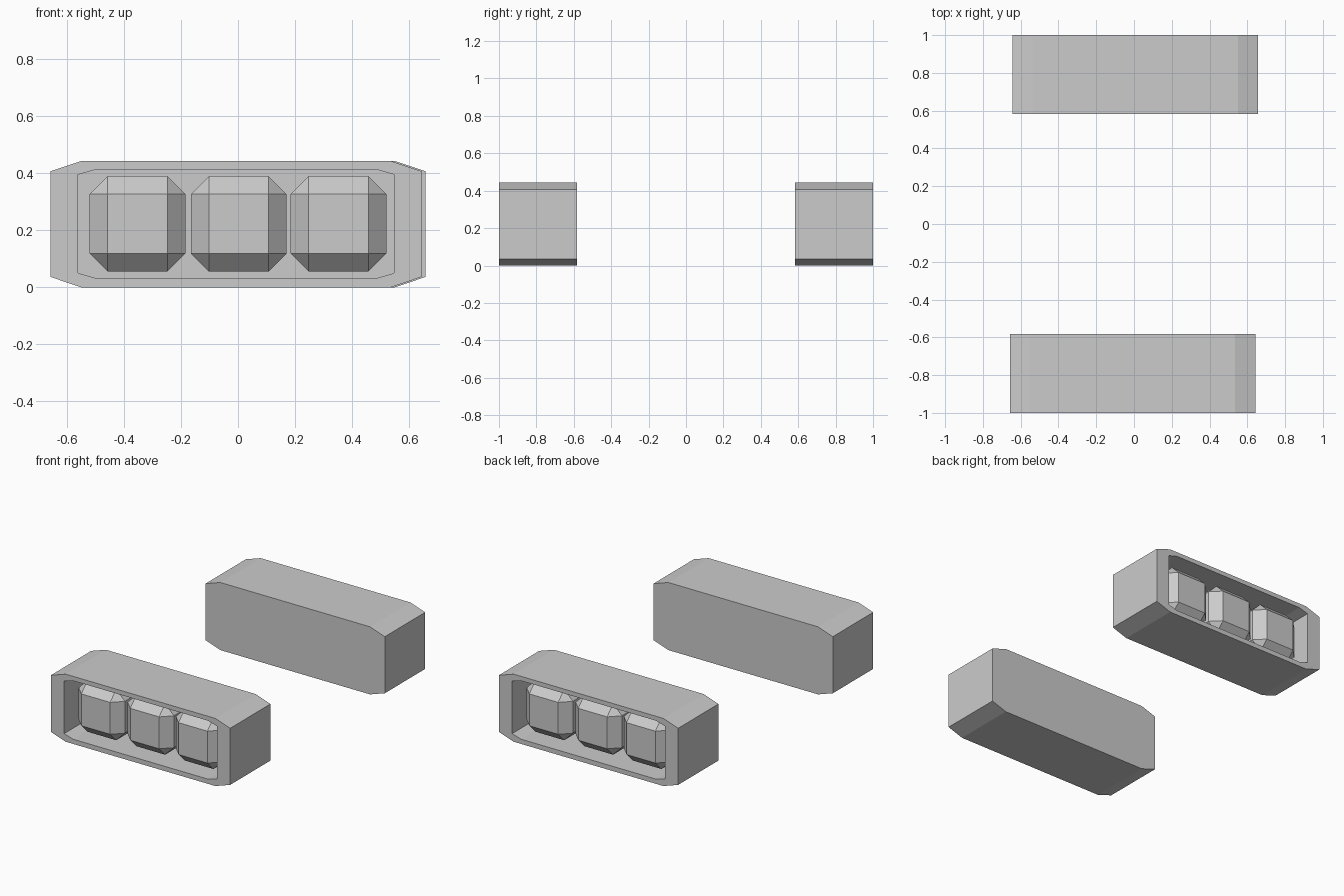
import bpy, bmesh
from math import pi
from mathutils import Matrix

if "Cube" in bpy.data.objects:
    bpy.data.objects.remove(bpy.data.objects["Cube"])

DEPTH, RECESS = 0.418, 0.37   # casing depth and pocket depth


def octagon(x0, x1, z0, z1, cx, cz):
    """Rectangle with clipped corners in the x-z plane."""
    return [(x0 + cx, z0), (x1 - cx, z0), (x1, z0 + cz), (x1, z1 - cz),
            (x1 - cx, z1), (x0 + cx, z1), (x0, z1 - cz), (x0, z0 + cz)]


def finish(bm, name, turn):
    bmesh.ops.recalc_face_normals(bm, faces=bm.faces)
    bm.transform(Matrix.Rotation(turn, 4, 'Z'))
    mesh = bpy.data.meshes.new(name)
    bm.to_mesh(mesh)
    bm.free()
    obj = bpy.data.objects.new(name, mesh)
    bpy.context.collection.objects.link(obj)


def casing(name, turn):
    # Rings run from the inner back face, round the rim, into the pocket
    outer = octagon(-0.657, 0.643, 0, 0.443, 0.107, 0.036)
    inner = octagon(-0.561, 0.548, 0.031, 0.414, 0.066, 0.019)
    bm = bmesh.new()
    rings = [[bm.verts.new((x, y, z)) for x, z in prof] for prof, y in
             ((outer, -1 + DEPTH), (outer, -1), (inner, -1), (inner, -1 + RECESS))]
    for a, b in zip(rings, rings[1:]):
        for i in range(8):
            j = (i + 1) % 8
            bm.faces.new((a[i], a[j], b[j], b[i]))
    bm.faces.new(rings[0])
    bm.faces.new(rings[-1])
    finish(bm, name, turn)


def lamp_block(name, x, turn):
    # Cube with flat chamfered edges
    bm = bmesh.new()
    bmesh.ops.create_cube(bm, size=0.335)
    bmesh.ops.bevel(bm, geom=bm.edges[:], offset=0.063, offset_type='OFFSET',
                    segments=1, affect='EDGES')
    bm.transform(Matrix.Translation((x, -0.97 + 0.1675, 0.2225)))
    finish(bm, name, turn)


# Matching front and back units, each facing outwards
for side, turn in (("front", 0), ("back", pi)):
    casing(f"{side}_casing", turn)
    for n, x in enumerate((-0.3525, 0.0025, 0.3525), 1):
        lamp_block(f"{side}_lamp_block_{n}", x, turn)
